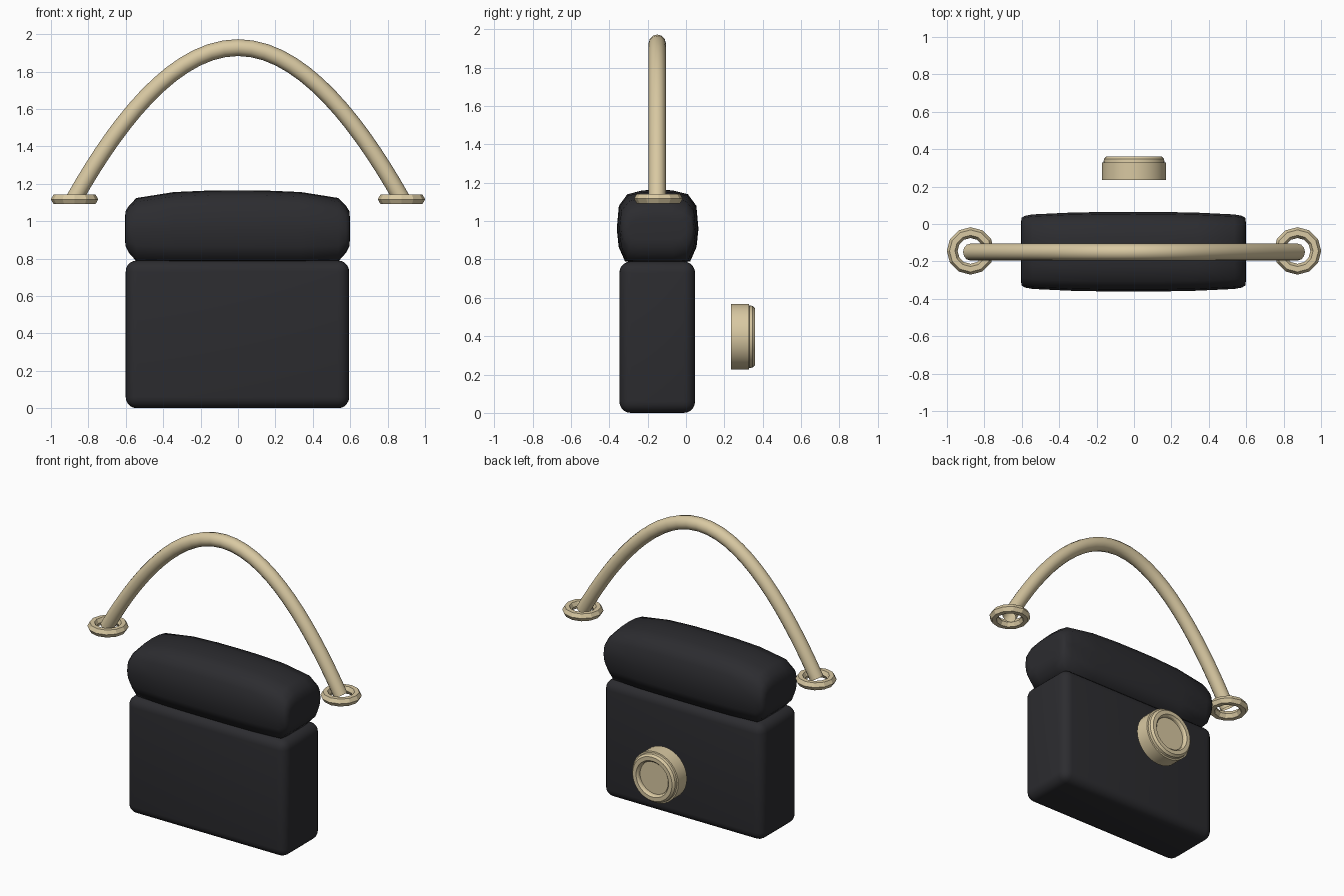
import bpy, bmesh, math
from mathutils import Vector

if "Cube" in bpy.data.objects:
    bpy.data.objects.remove(bpy.data.objects["Cube"])


def material(name, rgb):
    m = bpy.data.materials.new(name)
    m.diffuse_color = (*rgb, 1)
    m.use_nodes = True
    m.node_tree.nodes["Principled BSDF"].inputs["Base Color"].default_value = m.diffuse_color
    return m


BLACK = material("black_leather", (0.025, 0.025, 0.029))
TAN = material("tan_trim", (0.69, 0.58, 0.36))
YC = -0.15  # depth centre of the bag


def finish(obj, mat, angle=40):
    obj.data.materials.append(mat)
    bpy.ops.object.select_all(action='DESELECT')
    obj.select_set(True)
    bpy.context.view_layer.objects.active = obj
    bpy.ops.object.shade_smooth_by_angle(angle=math.radians(angle))


def mesh_object(name, bm, mat, angle=40):
    bmesh.ops.recalc_face_normals(bm, faces=bm.faces)
    me = bpy.data.meshes.new(name)
    bm.to_mesh(me)
    bm.free()
    obj = bpy.data.objects.new(name, me)
    bpy.context.collection.objects.link(obj)
    finish(obj, mat, angle)
    return obj


def loft(name, rings, mat, angle=40):
    """Skin closed rings of points and cap both ends."""
    bm = bmesh.new()
    rows = [[bm.verts.new(p) for p in ring] for ring in rings]
    n = len(rows[0])
    for a, b in zip(rows, rows[1:]):
        for i in range(n):
            bm.faces.new((a[i], a[(i + 1) % n], b[(i + 1) % n], b[i]))
    bm.faces.new(rows[0])
    bm.faces.new(rows[-1])
    return mesh_object(name, bm, mat, angle)


# Bag body: rounded box
bm = bmesh.new()
bmesh.ops.create_cube(bm, size=1)
for v in bm.verts:
    v.co = Vector((v.co.x * 1.195 - 0.003, v.co.y * 0.395 + YC, (v.co.z + 0.5) * 0.79))
bmesh.ops.bevel(bm, geom=bm.edges[:], offset=0.06, segments=5, profile=0.5, affect='EDGES')
mesh_object("bag_body", bm, BLACK, 60)

# Padded top flap: side profile (half depth, height) lofted along x
half = [(0.09, 0.78), (0.17, 0.79), (0.203, 0.865), (0.213, 0.96),
        (0.202, 1.08), (0.158, 1.14), (0.08, 1.16)]
section = half + [(0, 1.165)] + [(-y, z) for y, z in reversed(half)]
# x, depth scale, scale above and below mid height
stations = [(0.602, 0.7, 0.25, 0.3), (0.598, 0.85, 0.46, 0.52), (0.58, 0.9, 0.6, 0.72),
            (0.54, 0.935, 0.8, 0.97), (0.34, 0.98, 0.955, 1), (0.15, 0.998, 0.995, 1)]
stations = [(-s[0], *s[1:]) for s in stations] + [(0, 1, 1, 1)] + stations[::-1]
loft("top_flap",
     [[(x - 0.003, YC + 0.002 + y * d, 0.96 + (z - 0.96) * (up if z > 0.96 else dn))
       for y, z in section] for x, d, up, dn in stations], BLACK, 70)

# Arched handle: round tube along a curve
cu = bpy.data.curves.new("handle", 'CURVE')
cu.dimensions = '3D'
cu.bevel_depth = 0.045
cu.bevel_resolution = 4
cu.resolution_u = 14
sp = cu.splines.new('BEZIER')
sp.bezier_points.add(2)
path = [((-0.875, 1.12), (-1.0, 0.9), (-0.66, 1.5)),
        ((0, 1.928), (-0.35, 1.928), (0.35, 1.928)),
        ((0.875, 1.12), (0.66, 1.5), (1.0, 0.9))]
for bp, (co, left, right) in zip(sp.bezier_points, path):
    bp.co, bp.handle_left, bp.handle_right = [(p[0], YC, p[1]) for p in (co, left, right)]
tube = bpy.data.objects.new("handle_curve", cu)
bpy.context.collection.objects.link(tube)
bpy.context.view_layer.update()
me = bpy.data.meshes.new_from_object(tube.evaluated_get(bpy.context.evaluated_depsgraph_get()))
bpy.data.objects.remove(tube)
handle = bpy.data.objects.new("handle", me)
bpy.context.collection.objects.link(handle)
finish(handle, TAN)

# Faceted rings at the handle ends
for side, name in ((-1, "handle_ring_left"), (1, "handle_ring_right")):
    bpy.ops.mesh.primitive_torus_add(location=(side * 0.874, YC + 0.006, 1.117),
                                     major_segments=12, minor_segments=6,
                                     major_radius=0.098, minor_radius=0.029)
    ring = bpy.context.object
    ring.name = name
    ring.data.materials.append(TAN)

# Round clasp behind the body: turned profile (radius, y)
profile = [(0.172, 0.235), (0.172, 0.328), (0.163, 0.33), (0.161, 0.347),
           (0.148, 0.361), (0.122, 0.361), (0.112, 0.35), (0.11, 0.335)]
N = 32
loft("clasp", [[(r * math.cos(2 * math.pi * i / N), y, 0.397 + r * math.sin(2 * math.pi * i / N))
                for i in range(N)] for r, y in profile], TAN, 30)
